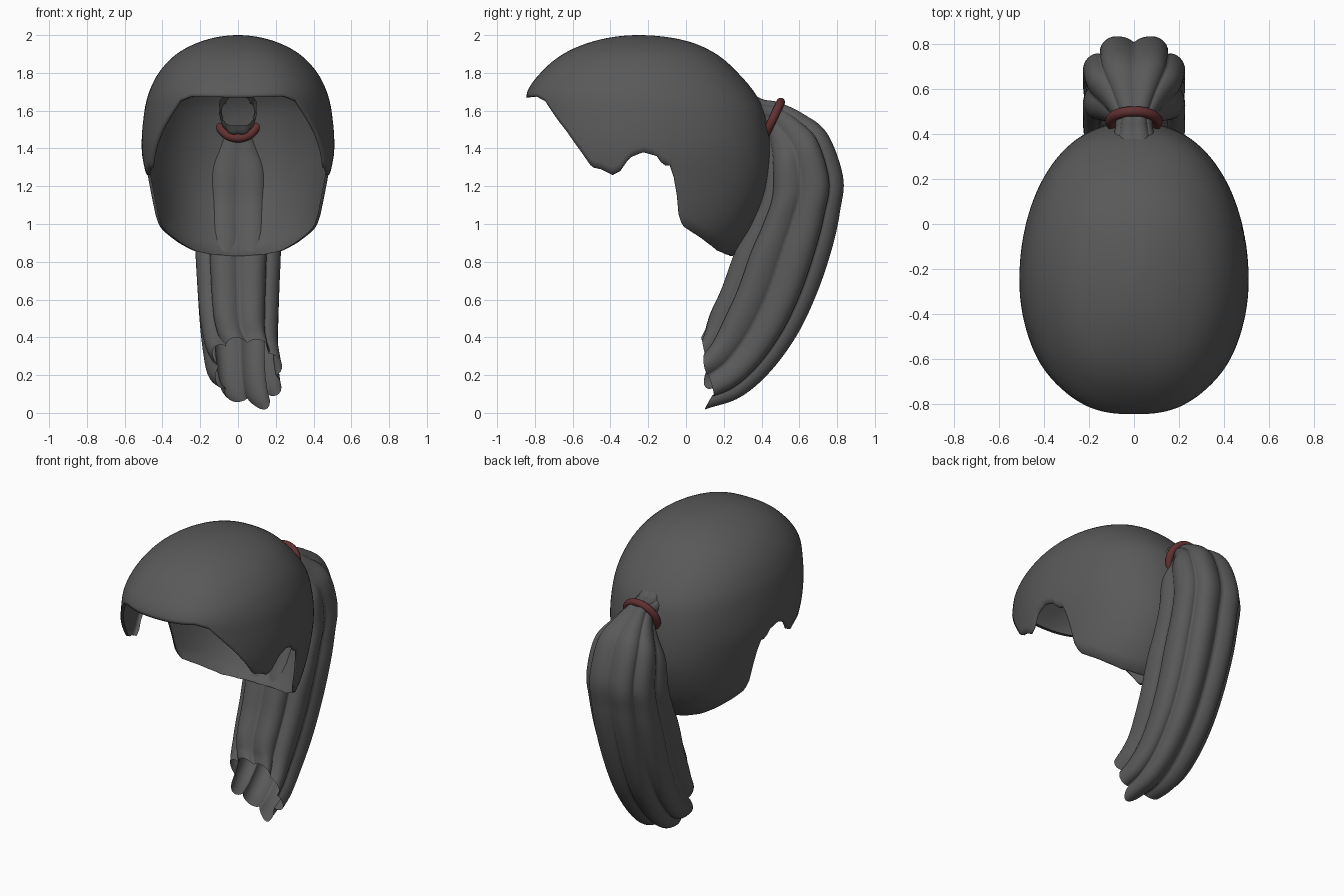
import bpy, math
from mathutils import Vector

if "Cube" in bpy.data.objects:
    bpy.data.objects.remove(bpy.data.objects["Cube"])


def table(rows, u, smooth=True):
    """Interpolate the rows (key, v1, v2, ...) at key u, smoothly or linearly."""
    n = len(rows)
    u = min(max(u, rows[0][0]), rows[-1][0])
    i = 0
    while i < n - 2 and u > rows[i + 1][0]:
        i += 1
    a, b = rows[i], rows[i + 1]
    h = b[0] - a[0]
    s = (u - a[0]) / h
    out = []
    for k in range(1, len(a)):
        if not smooth:
            out.append(a[k] + (b[k] - a[k]) * s)
            continue
        p, q = rows[max(i - 1, 0)], rows[min(i + 2, n - 1)]
        m0 = (b[k] - p[k]) / (b[0] - p[0]) * h
        m1 = (q[k] - a[k]) / (q[0] - a[0]) * h
        out.append((2*s**3 - 3*s**2 + 1) * a[k] + (s**3 - 2*s**2 + s) * m0
                   + (3*s**2 - 2*s**3) * b[k] + (s**3 - s**2) * m1)
    return out


def loft(name, rings, mat):
    """Skin a list of closed rings into a smooth open surface."""
    n = len(rings[0])
    verts = [p for r in rings for p in r]
    faces = [(j*n + i, j*n + (i + 1) % n, (j + 1)*n + (i + 1) % n, (j + 1)*n + i)
             for j in range(len(rings) - 1) for i in range(n)]
    me = bpy.data.meshes.new(name)
    me.from_pydata(verts, [], faces)
    me.materials.append(mat)
    me.polygons.foreach_set("use_smooth", [True] * len(faces))
    ob = bpy.data.objects.new(name, me)
    bpy.context.collection.objects.link(ob)
    return ob


def material(name, col):
    m = bpy.data.materials.new(name)
    m.diffuse_color = (*col, 1)
    m.use_nodes = True
    m.node_tree.nodes["Principled BSDF"].inputs["Base Color"].default_value = m.diffuse_color
    return m


def spow(v, e):
    return math.copysign(abs(v) ** e, v)


hair = material("dark_hair", (0.1, 0.1, 0.1))
red = material("tie_red", (0.12, 0.03, 0.03))

# Hair cap: front reach, back reach and half width at each height
CY = -0.25
heights = [(2.0, CY, CY, 0), (1.97, -0.48, 0.0, 0.185), (1.9, -0.65, 0.16, 0.325),
           (1.8, -0.77, 0.275, 0.42), (1.7, -0.84, 0.36, 0.47), (1.6, -0.845, 0.415, 0.495),
           (1.4, -0.84, 0.45, 0.51), (1.2, -0.83, 0.44, 0.485), (1.0, -0.8, 0.365, 0.45),
           (0.9, -0.8, 0.30, 0.41), (0.82, -0.8, 0.24, 0.36)]
profile = [(math.sqrt(max(2 - z, 0)), f, b, w) for z, f, b, w in heights]
# Hairline height by angle from the front: fringe, side lock, ear notch, nape
hairline = [(0, 1.67), (25, 1.675), (34, 1.65), (43, 1.56), (50, 1.49), (59, 1.38),
            (65, 1.30), (70, 1.29), (76, 1.26), (80, 1.28), (85, 1.35), (92, 1.38),
            (98, 1.36), (101, 1.31), (104.5, 1.31), (107, 1.2), (110, 1.05), (113, 0.99),
            (120, 0.955), (133, 0.90), (145, 0.86), (160, 0.84), (180, 0.83)]
N, ROWS = 180, 36
rings = []
for j in range(ROWS + 2):
    t = max(min(j / ROWS, 1), 0.0002)
    ring = []
    for i in range(N):
        a = 2 * math.pi * i / N
        deg = math.degrees(math.acos(max(-1, min(1, math.cos(a)))))
        ze = table(hairline, deg, False)[0]
        u = t * math.sqrt(2 - ze)
        f, b, w = table(profile, u)
        c = math.cos(a)
        k = 0.965 if j > ROWS else 1          # last row curls inward as a lip
        y = CY - c * ((CY - f) if c > 0 else (b - CY)) * k
        square = 0.86 - 0.1 * max(c, 0)        # fuller corners at the forehead
        ring.append((w * spow(math.sin(a), square) * k, y, 2 - u * u))
    rings.append(ring)
loft("hair_cap", rings, hair)

# Ponytail: back point (y, z), front point (y, z) and half width along its length
stations = [(0.33, 1.70, 0.36, 1.52, 0.10), (0.41, 1.66, 0.385, 1.48, 0.09),
            (0.49, 1.645, 0.42, 1.46, 0.085), (0.62, 1.585, 0.42, 1.38, 0.14),
            (0.75, 1.48, 0.405, 1.27, 0.21), (0.835, 1.25, 0.38, 1.12, 0.23),
            (0.82, 1.07, 0.32, 0.98, 0.23), (0.78, 0.88, 0.25, 0.84, 0.23),
            (0.70, 0.64, 0.185, 0.66, 0.22), (0.59, 0.41, 0.13, 0.54, 0.21),
            (0.44, 0.21, 0.11, 0.48, 0.20), (0.28, 0.085, 0.10, 0.44, 0.195),
            (0.10, 0.04, 0.08, 0.40, 0.18)]
S = len(stations) - 1
path = [(i / S, *s) for i, s in enumerate(stations)]
ends = [0.0, 0.03, 0.01, 0.02, 0.0, 0.03, 0.0, 0.03]    # each lock ends differently
M, ROWS = 128, 80
rings = []
for j in range(ROWS + 1):
    ring = []
    for i in range(M):
        a = 2 * math.pi * i / M
        lobe = abs(math.sin(4 * a)) ** 0.7
        t = j / ROWS * (1 - ends[i * 8 // M] * lobe - 0.025 * (1 - lobe))
        by, bz, fy, fz, w = table(path, t)
        depth = 0.07 + 0.10 * min(t * 2, 1) + 0.05 * t ** 6
        r = 1.03 - depth * (1 - lobe)
        c, s = spow(math.cos(a), 0.85) * r, spow(math.sin(a), 0.85) * r
        x = w * s + 0.06 * t ** 8
        y = (by + fy) / 2 + (by - fy) / 2 * c
        z = (bz + fz) / 2 + (bz - fz) / 2 * c - 0.2 * x * t ** 8
        ring.append((x, y, max(z, 0)))
    rings.append(ring)
loft("ponytail", rings, hair)

# Hair tie around the root of the ponytail
axis = Vector((0, 0.9, -0.42))
bpy.ops.mesh.primitive_torus_add(major_radius=0.105, minor_radius=0.023, major_segments=48,
                                 minor_segments=14, location=(0, 0.457, 1.55),
                                 rotation=axis.to_track_quat('Z', 'Y').to_euler())
tie = bpy.context.object
tie.name = "hair_tie"
tie.data.materials.append(red)
bpy.ops.object.shade_smooth()
